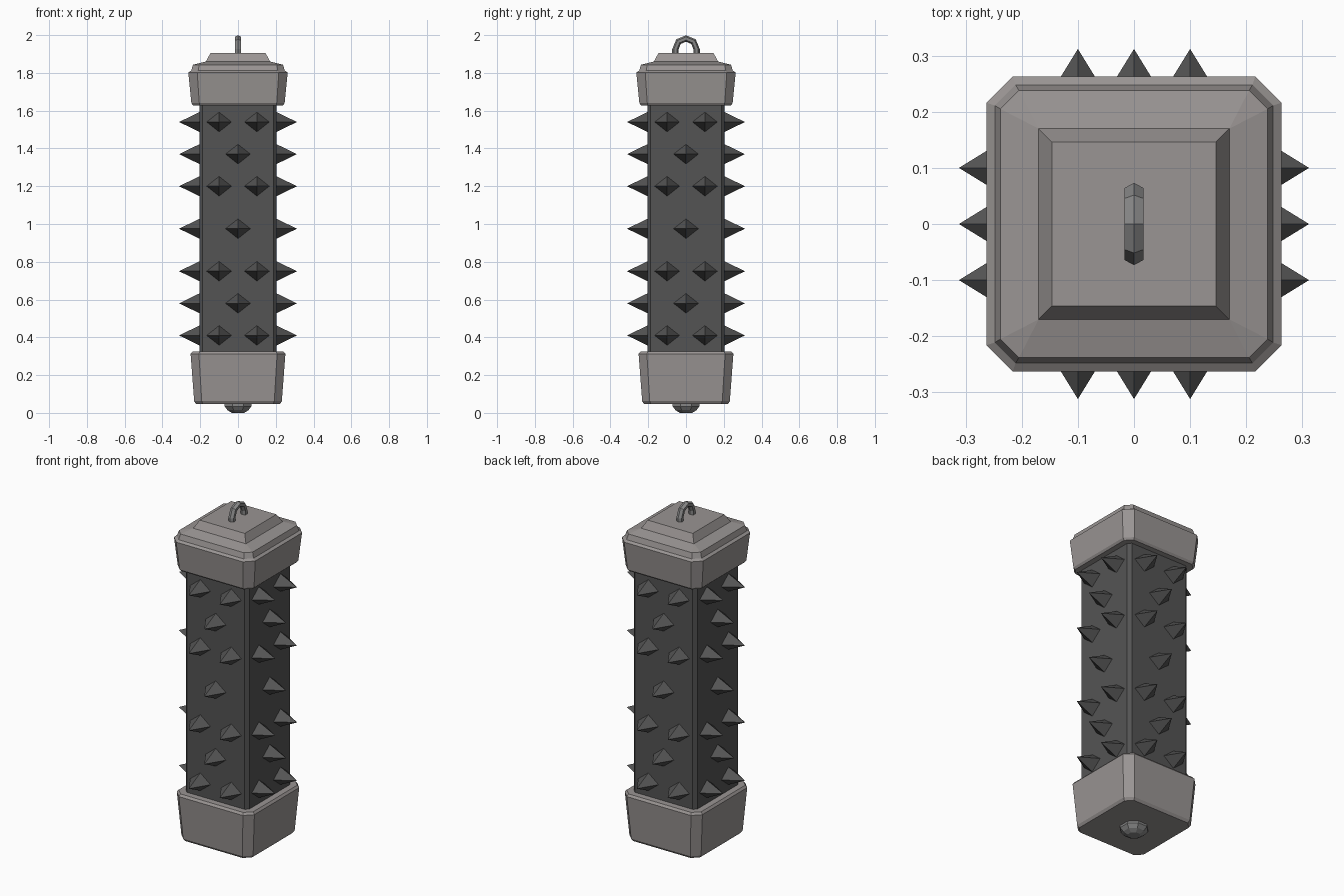
import bpy, bmesh, math
from mathutils import Vector, Matrix

if "Cube" in bpy.data.objects:
    bpy.data.objects.remove(bpy.data.objects["Cube"])


def material(name, col):
    m = bpy.data.materials.new(name)
    m.diffuse_color = (*col, 1)
    m.use_nodes = True
    m.node_tree.nodes["Principled BSDF"].inputs["Base Color"].default_value = m.diffuse_color
    return m


light = material("light_grey_metal", (0.32, 0.298, 0.292))
dark = material("dark_grey_metal", (0.088, 0.088, 0.088))
mid = material("mid_grey_metal", (0.24, 0.24, 0.24))


def finish(bm, name, mat):
    bmesh.ops.remove_doubles(bm, verts=bm.verts, dist=1e-5)
    bmesh.ops.recalc_face_normals(bm, faces=bm.faces)
    me = bpy.data.meshes.new(name)
    bm.to_mesh(me)
    bm.free()
    me.materials.append(mat)
    ob = bpy.data.objects.new(name, me)
    bpy.context.collection.objects.link(ob)
    return ob


def loft(name, rings, mat):
    """Skin a list of closed point rings and cap both ends."""
    bm = bmesh.new()
    rows = [[bm.verts.new(p) for p in r] for r in rings]
    n = len(rows[0])
    for a, b in zip(rows, rows[1:]):
        for i in range(n):
            j = (i + 1) % n
            bm.faces.new((a[i], a[j], b[j], b[i]))
    bm.faces.new(rows[0])
    bm.faces.new(rows[-1])
    return finish(bm, name, mat)


def block(z, h, c):
    """Square ring of half width h with corners cut by c."""
    k = h - c
    return [(h, -k, z), (h, k, z), (k, h, z), (-k, h, z),
            (-h, k, z), (-h, -k, z), (-k, -h, z), (k, -h, z)]


# Column
loft("column", [block(0.2, 0.205, 0.018), block(1.7, 0.205, 0.018)], dark)

# Lower cap, flaring upwards
loft("lower_cap", [block(0.047, 0.222, 0.036), block(0.062, 0.232, 0.04),
                   block(0.312, 0.251, 0.044), block(0.325, 0.241, 0.038)], light)

# Upper cap with stepped lid
loft("upper_cap", [block(1.628, 0.238, 0.036), block(1.64, 0.247, 0.042),
                   block(1.802, 0.263, 0.047), block(1.812, 0.248, 0.037),
                   block(1.843, 0.238, 0.033), block(1.86, 0.17, 0)], light)
loft("lid_step", [block(1.85, 0.17, 0), block(1.86, 0.17, 0),
                  block(1.905, 0.146, 0)], light)

# Bottom knob
loft("bottom_knob", [[(r * math.cos(math.tau * (i + .5) / 8),
                       r * math.sin(math.tau * (i + .5) / 8), z) for i in range(8)]
                     for z, r in ((0, 0.035), (0.014, 0.06), (0.035, 0.077), (0.06, 0.077))], mid)

# Hanging loop: six-sided tube swept over a half circle with straight legs
R, t, cz = 0.056, 0.017, 1.926
path = [(0, 1.89 - cz)] + [(math.radians(45 * i), 0) for i in range(5)] + [(math.pi, 1.89 - cz)]
rings = []
for a, dz in path:
    out = Vector((0, math.cos(a), math.sin(a)))
    c = out * R + Vector((0, 0, cz + dz))
    rings.append([c + t * (out * math.cos(math.tau * i / 6)
                           + Vector((1.12, 0, 0)) * math.sin(math.tau * i / 6)) for i in range(6)])
loft("hanging_loop", rings, mid)

# Spikes on all four sides, alternating pairs and singles
bm = bmesh.new()
rows = [(1.54, 2), (1.37, 1), (1.20, 2), (0.975, 1), (0.75, 2), (0.58, 1), (0.41, 2)]
for side in range(4):
    rot = Matrix.Rotation(side * math.pi / 2, 4, 'Z')
    for z, n in rows:
        for x in ((-0.1, 0.1) if n == 2 else (0,)):
            base = [bm.verts.new(rot @ Vector((x + dx, -0.203, z + dz)))
                    for dx, dz in ((0.067, 0), (0, 0.053), (-0.067, 0), (0, -0.053))]
            tip = bm.verts.new(rot @ Vector((x, -0.312, z)))
            for i in range(4):
                bm.faces.new((base[i], base[(i + 1) % 4], tip))
            bm.faces.new(base)
finish(bm, "spikes", dark)
